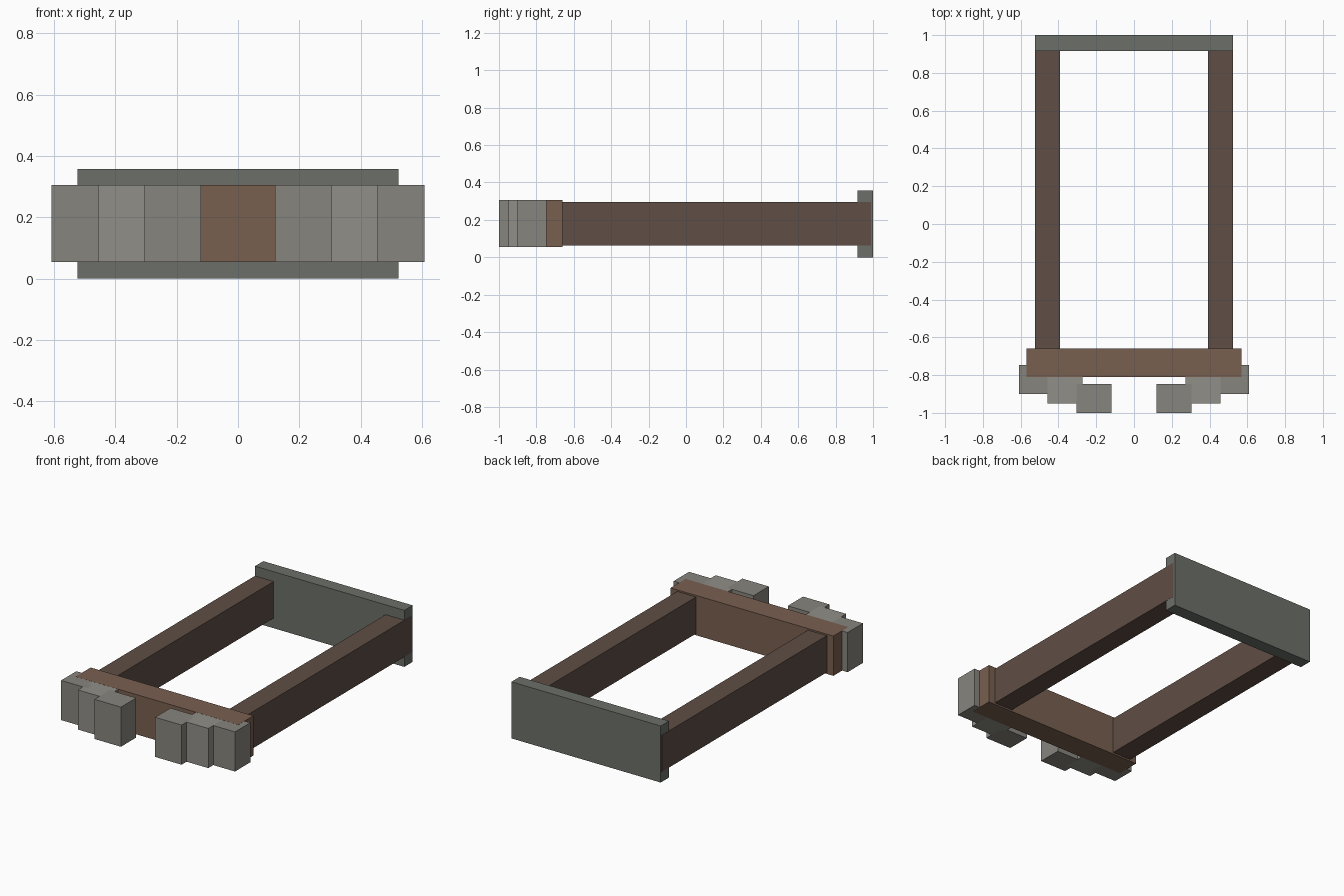
import bpy

if "Cube" in bpy.data.objects:
    bpy.data.objects.remove(bpy.data.objects["Cube"])


def material(name, rgb):
    m = bpy.data.materials.new(name)
    m.diffuse_color = (*rgb, 1)
    m.use_nodes = True
    m.node_tree.nodes["Principled BSDF"].inputs["Base Color"].default_value = m.diffuse_color
    return m


beam_brown = material("beam_brown", (0.19, 0.115, 0.078))
rail_brown = material("rail_brown", (0.115, 0.077, 0.06))
plate_grey = material("plate_grey", (0.15, 0.16, 0.14))
stone = material("stone", (0.245, 0.235, 0.21))
pale_stone = material("pale_stone", (0.285, 0.275, 0.25))


def box(name, x, y, z, mat):
    """Box from (min, max) ranges on each axis."""
    ranges = (x, y, z)
    bpy.ops.mesh.primitive_cube_add(size=1, location=[(a + b) / 2 for a, b in ranges])
    ob = bpy.context.object
    ob.name = name
    ob.scale = [b - a for a, b in ranges]
    bpy.ops.object.transform_apply(location=False, rotation=False, scale=True)
    ob.data.materials.append(mat)
    return ob


# Rear plate and front cross beam
box("rear_plate", (-0.523, 0.523), (0.917, 1.0), (0, 0.358), plate_grey)
box("front_beam", (-0.57, 0.57), (-0.81, -0.66), (0.054, 0.306), beam_brown)

# Stepped blocks: inner edge, front face, material
steps = [
    ("inner_block", 0.12, -1.0, stone),
    ("middle_block", 0.272, -0.95, pale_stone),
    ("outer_block", 0.424, -0.90, stone),
]

for side, s in (("left", -1), ("right", 1)):
    def span(a, b):
        return tuple(sorted((s * a, s * b)))

    # Long side rail, running into the beam and the plate
    box(f"{side}_rail", span(0.392, 0.524), (-0.68, 0.99), (0.064, 0.296), rail_brown)

    # Blocks stepping outward and back
    for name, x, y, mat in steps:
        box(f"{side}_{name}", span(x, x + 0.185), (y, y + 0.153), (0.0545, 0.3055), mat)
